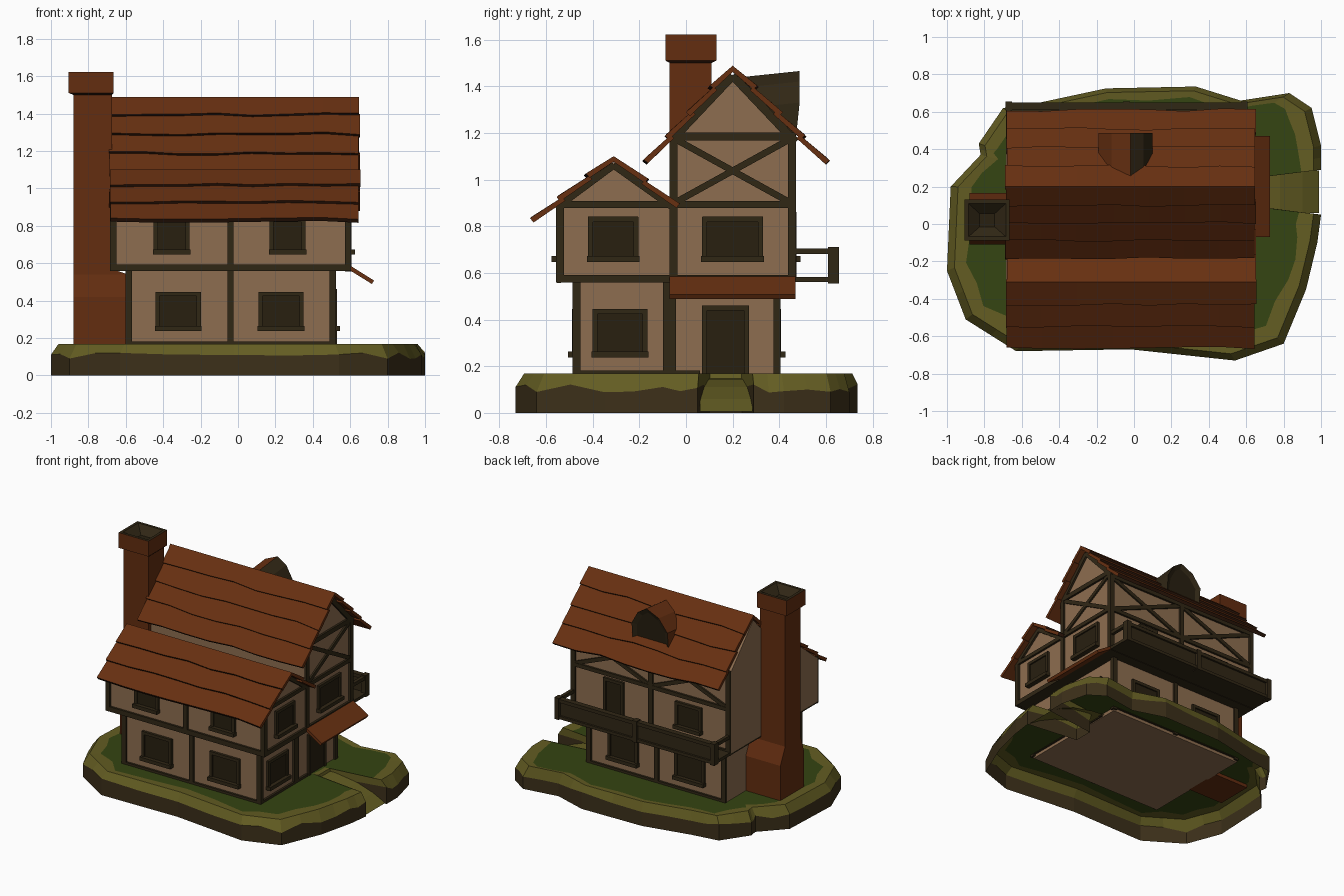
import bpy, bmesh, math, random
from mathutils import Vector as V

if "Cube" in bpy.data.objects:
    bpy.data.objects.remove(bpy.data.objects["Cube"])
random.seed(4)

COL = {"plaster": (.27, .155, .08), "timber": (.030, .020, .0075), "roof_tile": (.135, .029, .0055),
       "tile_edge": (.035, .011, .004), "dark_glass": (.021, .014, .005), "grass": (.035, .058, .006),
       "moss_rim": (.125, .108, .016), "dirt": (.045, .029, .010), "chimney_brick": (.125, .026, .005)}
MATS, IDX = [], {}
for i, (k, c) in enumerate(COL.items()):
    m = bpy.data.materials.new(k)
    m.diffuse_color = (*c, 1)
    m.use_nodes = True
    m.node_tree.nodes["Principled BSDF"].inputs["Base Color"].default_value = m.diffuse_color
    MATS.append(m)
    IDX[k] = i


def finish(bm, name, fix=True):
    if fix:
        bmesh.ops.recalc_face_normals(bm, faces=bm.faces)
    me = bpy.data.meshes.new(name)
    bm.to_mesh(me)
    bm.free()
    for m in MATS:
        me.materials.append(m)
    ob = bpy.data.objects.new(name, me)
    bpy.context.collection.objects.link(ob)


def loft(bm, rings, mats, cap0=None, cap1=None):
    """Join closed rings of points; one material per band, optional caps."""
    vs = [[bm.verts.new(p) for p in r] for r in rings]
    n = len(vs[0])
    for a, b, m in zip(vs, vs[1:], mats):
        for i in range(n):
            j = (i + 1) % n
            bm.faces.new((a[i], a[j], b[j], b[i])).material_index = IDX[m]
    for ring, m in ((vs[0], cap0), (vs[-1], cap1)):
        if m:
            bm.faces.new(ring).material_index = IDX[m]


def strut(bm, p, q, n, w, t, mat="timber"):
    """Board from p to q, width w, standing out by t along n."""
    p, q, n = V(p), V(q), V(n).normalized()
    s = (q - p).normalized().cross(n) * w / 2
    o = n * -.004
    loft(bm, [[p - s + o, p + s + o, p + s + n * t, p - s + n * t],
              [q - s + o, q + s + o, q + s + n * t, q - s + n * t]], [mat], mat, mat)


def box(bm, lo, hi, mat):
    r = [(lo[0], lo[1]), (hi[0], lo[1]), (hi[0], hi[1]), (lo[0], hi[1])]
    loft(bm, [[(*c, lo[2]) for c in r], [(*c, hi[2]) for c in r]], [mat], mat, mat)


# island: open-bottomed shell with a notch for the path
outline = [(1, .29), (1, .42), (.95, .62), (.83, .7), (.57, .66), (.33, .735), (-.15, .725), (-.5, .65),
           (-.7, .62), (-.83, .43), (-.82, .37), (-.98, .2), (-1, -.25), (-.9, -.51), (-.63, -.68),
           (-.02, -.67), (.54, -.73), (.8, -.64), (.92, -.35), (.98, -.1), (1, .05), (.6, .1), (.6, .24)]
pts = []
for i, a in enumerate(outline):
    b = outline[(i + 1) % len(outline)]
    pts += [a, ((a[0] + b[0]) / 2, (a[1] + b[1]) / 2)]


def ring(k, z, jk=0, jz=0):
    out = []
    for x, y in pts:
        s = k + random.uniform(-jk, jk)
        out.append((x * s, .17 + (y - .17) * s, z + random.uniform(-jz, jz)))
    return out


bm = bmesh.new()
loft(bm, [ring(1, 0), ring(1, .105, 0, .018), ring(.96, .168), ring(.89, .165, .02)],
     ["dirt", "moss_rim", "moss_rim"], None, "grass")
finish(bm, "island")

# path running down from the door
bm = bmesh.new()
prof = [(.5, .155), (.62, .145), (.78, .11), (.9, .06), (.99, .005)]
rows = [[bm.verts.new((x, y, z)) for y in (.06, .17, .285)] for x, z in prof]
for a, b in zip(rows, rows[1:]):
    for i in range(2):
        bm.faces.new((a[i], b[i], b[i + 1], a[i + 1])).material_index = IDX["moss_rim"]
finish(bm, "path")

# plastered walls: lower storey boxes and gabled upper storeys
bm = bmesh.new()
box(bm, (-.6, -.47, .14), (.51, .39, .57), "plaster")
for prof in ([(-.04, .57), (.455, .57), (.455, 1.17), (.2, 1.45), (-.04, 1.19)],
             [(-.54, .57), (-.04, .57), (-.04, .87), (-.31, 1.075), (-.54, .89)]):
    loft(bm, [[(x, y, z) for y, z in prof] for x in (-.685, .59)], ["plaster"], "plaster", "plaster")
finish(bm, "walls")
bm = bmesh.new()
box(bm, (-.683, -.545, .558), (.595, .46, .575), "timber")
finish(bm, "overhang_floor")

# wall planes: normal, tangent, offset
FL = (V((0, -1, 0)), V((1, 0, 0)), .47)
FU = (FL[0], FL[1], .54)
RL = (V((1, 0, 0)), V((0, 1, 0)), .51)
RU = (RL[0], RL[1], .59)
BL = (V((0, 1, 0)), V((1, 0, 0)), .39)
BU = (BL[0], BL[1], .455)


def beam(bm, f, u0, z0, u1, z1, w=.034, t=.015, mat="timber"):
    P = lambda u, z: f[0] * f[2] + f[1] * u + V((0, 0, z))
    strut(bm, P(u0, z0), P(u1, z1), f[0], w, t, mat)


def opening(bm, f, u0, u1, z0, z1, sill=True):
    """Dark pane with a timber frame and sill."""
    beam(bm, f, (u0 + u1) / 2, z0, (u0 + u1) / 2, z1, u1 - u0, .008, "dark_glass")
    for u in (u0 + .01, u1 - .01):
        beam(bm, f, u, z0, u, z1, .022, .018)
    beam(bm, f, u0, z1 - .01, u1, z1 - .01, .022, .018)
    if sill:
        beam(bm, f, u0 - .005, z0 + .01, u1 + .005, z0 + .01, .026, .036)


# timber framing
bm = bmesh.new()
for f in (FL, BL):
    for u in (-.585, -.04, .507):
        beam(bm, f, u, .15, u, .57)
    beam(bm, f, -.6, .172, .52, .172, .02)
for f, top in ((FU, .9), (BU, 1.17)):
    for u in (-.667, -.04, .588):
        beam(bm, f, u, .56, u, top)
    beam(bm, f, -.684, .575, .605, .575, .036)
    beam(bm, f, -.684, top - .015, .605, top - .015)
for u, w in ((-.469, .034), (-.07, .055), (.389, .03)):
    beam(bm, RL, u, .15, u, .57, w)
beam(bm, RL, -.47, .172, .06, .172, .02)
for u, top in ((-.54, .9), (-.053, 1.18), (.454, 1.18)):
    beam(bm, RU, u, .56, u, top, .034)
beam(bm, RU, -.555, .575, .47, .575, .034)
beam(bm, RU, -.555, .893, .47, .893, .028)
beam(bm, RU, -.06, 1.185, .47, 1.185, .034)
for z in ((.905, 1.17), (1.17, .905)):
    beam(bm, RU, -.04, z[0], .44, z[1], .028, .012)
for a, b in (((-.06, 1.17), (.2, 1.445)), ((.47, 1.16), (.2, 1.445)),
             ((-.56, .88), (-.31, 1.065)), ((-.05, .88), (-.31, 1.065))):
    beam(bm, RU, *a, *b, .036)
beam(bm, BU, -.68, .89, .6, .89, .028)
for a, b in ((-.65, -.055), (-.025, .57)):
    beam(bm, BU, a, .9, b, 1.14, .028, .012)
    beam(bm, BU, a, 1.14, b, .9, .028, .012)
finish(bm, "timber_frame")

# windows and doors
bm = bmesh.new()
for u in (-.32, .23):
    opening(bm, FL, u - .12, u + .12, .24, .445)
for u in (-.355, .265):
    opening(bm, FU, u - .095, u + .095, .65, .84)
opening(bm, RL, -.4, -.165, .24, .445)
opening(bm, RU, -.42, -.205, .65, .84)
opening(bm, RU, .07, .33, .65, .84)
for u in (-.31, .23):
    opening(bm, BL, u - .12, u + .12, .24, .445)
opening(bm, BU, -.45, -.24, .65, .84)
finish(bm, "windows")
bm = bmesh.new()
opening(bm, RL, .07, .27, .145, .46, False)
opening(bm, BU, .18, .34, .58, .86, False)
finish(bm, "doors")

# canopy over the front door
bm = bmesh.new()
strut(bm, (.585, .2, .575), (.718, .2, .492), (.53, 0, .85), .54, .018, "roof_tile")
finish(bm, "door_canopy")

# rear balcony
bm = bmesh.new()
box(bm, (-.685, .45, .56), (.605, .65, .582), "timber")
box(bm, (-.68, .622, .575), (.6, .636, .685), "timber")
box(bm, (-.685, .61, .68), (.605, .65, .705), "timber")
for x in (-.67, -.04, .59):
    box(bm, (x - .018, .608, .555), (x + .018, .655, .712), "timber")
for x in (-.67, .59):
    box(bm, (x - .012, .45, .68), (x + .012, .63, .705), "timber")
finish(bm, "balcony")


# roofs: overlapping rows of wavy boards
def slope(name, ridge, eave, rows):
    bm = bmesh.new()
    r, d = V((0, *ridge)), V((0, eave[0] - ridge[0], eave[1] - ridge[1]))
    nrm = d.cross(V((1, 0, 0))).normalized()
    nrm *= 1 if nrm.z > 0 else -1
    for i in range(rows):
        x0, x1 = -.69 + random.uniform(0, .012), .655 - random.uniform(0, .012)
        secs = []
        for k in range(8):
            x = V((x0 + (x1 - x0) * k / 7, 0, 0))
            a = r + d * max(0, i / rows - .03) + x
            b = r + d * ((i + 1) / rows + random.uniform(-.025, .015)) + nrm * .016 + x
            secs.append([a, b, b - nrm * .024, a - nrm * .02])
        loft(bm, secs, ["roof_tile"] * 7, "roof_tile", "roof_tile")
        # exposed lower edge of the row is darker
    bm.normal_update()
    bmesh.ops.recalc_face_normals(bm, faces=bm.faces)
    dn = d.normalized()
    for f in bm.faces:
        if f.normal.dot(dn) > .7:
            f.material_index = IDX["tile_edge"]
    finish(bm, name)


slope("main_roof_front", (.2, 1.488), (-.17, 1.075), 4)
slope("main_roof_back", (.2, 1.488), (.6, 1.075), 4)
slope("low_roof_front", (-.31, 1.1), (-.655, .825), 3)
slope("low_roof_back", (-.31, 1.1), (-.03, .88), 2)

# arched dormer on the rear slope
bm = bmesh.new()
prof = [(-.19, 1.17), (-.19, 1.33), (-.12, 1.42), (-.02, 1.465), (.05, 1.42), (.1, 1.33), (.1, 1.17)]
loft(bm, [[(x, .2, z - .03) for x, z in prof], [(x, .487 if z > 1.2 else .47, z) for x, z in prof]],
     ["roof_tile"], "timber", "timber")
bmesh.ops.recalc_face_normals(bm, faces=bm.faces)
for f in bm.faces:
    if f.normal.x > .3:
        f.material_index = IDX["timber"]
front = [f for f in bm.faces if f.normal.y > .8]
bmesh.ops.inset_individual(bm, faces=front, thickness=.035, depth=-.015)
for f in front:
    f.material_index = IDX["dark_glass"]
finish(bm, "dormer")

# chimney with flared foot, cap and sunken flue
bm = bmesh.new()
R = lambda x0, x1, y0, y1, z: [(x0, y0, z), (x1, y0, z), (x1, y1, z), (x0, y1, z)]
B = "chimney_brick"
loft(bm, [R(-.88, -.59, -.11, .165, .14), R(-.88, -.59, -.11, .165, .42), R(-.88, -.59, -.07, .11, .54),
          R(-.88, -.675, -.07, .11, .57), R(-.88, -.675, -.07, .11, 1.5), R(-.905, -.665, -.088, .13, 1.51),
          R(-.905, -.665, -.088, .13, 1.622), R(-.885, -.685, -.068, .11, 1.622),
          R(-.825, -.745, -.015, .055, 1.57)],
     [B, B, B, B, "tile_edge", B, "timber", "timber"], B, "dark_glass")
finish(bm, "chimney")
